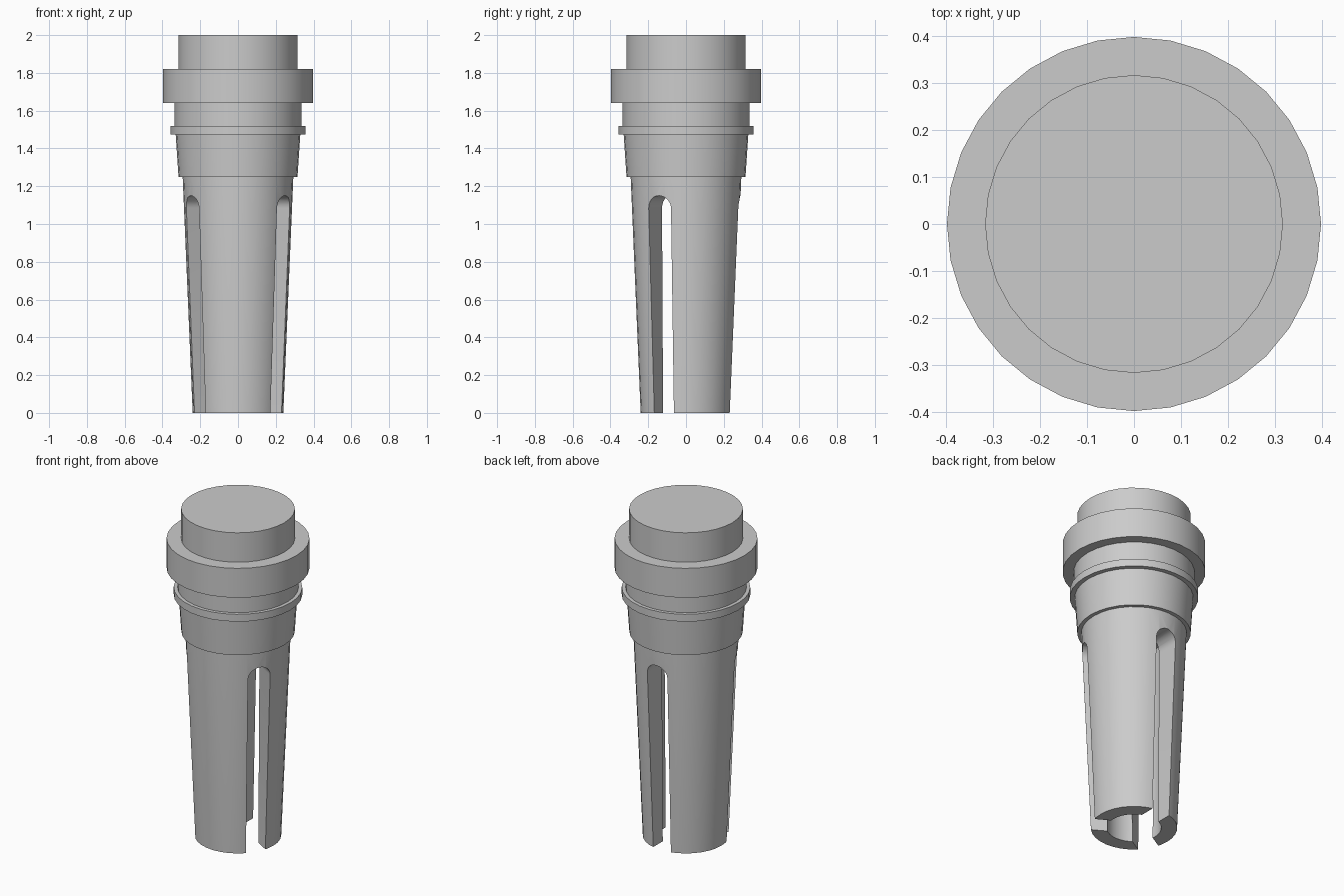
import bpy, bmesh, math
from mathutils import Matrix

SIDES = 32
SLOT_TOP, SLOT_SPRING = 1.15, 1.085

cube = bpy.data.objects.get("Cube")
if cube:
    bpy.data.objects.remove(cube, do_unlink=True)

grey = bpy.data.materials.new("plain_grey")
grey.use_nodes = True
colour = (0.6, 0.6, 0.6, 1)
grey.diffuse_color = colour
grey.node_tree.nodes["Principled BSDF"].inputs["Base Color"].default_value = colour


def finish(name, bm):
    bmesh.ops.recalc_face_normals(bm, faces=bm.faces)
    mesh = bpy.data.meshes.new(name)
    bm.to_mesh(mesh)
    bm.free()
    mesh.materials.append(grey)
    obj = bpy.data.objects.new(name, mesh)
    bpy.context.collection.objects.link(obj)
    return obj


def lathe(name, profile):
    """Solid of revolution; the first and last rings are capped."""
    bm = bmesh.new()
    rings = []
    for r, z in profile:
        rings.append([bm.verts.new((r * math.cos(a), r * math.sin(a), z))
                      for a in (2 * math.pi * i / SIDES for i in range(SIDES))])
    for low, high in zip(rings, rings[1:]):
        for i in range(SIDES):
            j = (i + 1) % SIDES
            bm.faces.new((low[i], low[j], high[j], high[i]))
    bm.faces.new(rings[0])
    bm.faces.new(rings[-1])
    return finish(name, bm)


def select_only(obj):
    bpy.ops.object.select_all(action='DESELECT')
    obj.select_set(True)
    bpy.context.view_layer.objects.active = obj


def slot_cutter(angle):
    """Tapered, round-topped slot reaching from the bore out past the shaft."""
    half = 0.068
    outline = [(-0.059, -0.1), (0.059, -0.1)]
    for k in range(13):
        t = math.pi * k / 12
        outline.append((half * math.cos(t),
                        SLOT_SPRING + (SLOT_TOP - SLOT_SPRING) * math.sin(t)))
    bm = bmesh.new()
    face = bm.faces.new([bm.verts.new((0.02, y, z)) for y, z in outline])
    out = bmesh.ops.extrude_face_region(bm, geom=[face])
    moved = [v for v in out["geom"] if isinstance(v, bmesh.types.BMVert)]
    bmesh.ops.translate(bm, verts=moved, vec=(0.4, 0, 0))
    bm.transform(Matrix.Rotation(angle, 4, 'Z'))
    cutter = finish("slot_cutter", bm)
    cutter.hide_render = True
    return cutter


# Tapered hollow shaft, its blind bore included in the profile
shaft = lathe("slotted_shaft", [(0.152, 1.2), (0.152, 0), (0.24, 0),
                                (0.293, 1.25), (0.293, 1.27)])

# Three slots split the shaft into three legs
for degrees in (90, 210, 330):
    cutter = slot_cutter(math.radians(degrees))
    select_only(shaft)
    mod = shaft.modifiers.new("slot", 'BOOLEAN')
    mod.operation = 'DIFFERENCE'
    mod.solver = 'EXACT'
    mod.object = cutter
    bpy.ops.object.modifier_apply(modifier=mod.name)
    bpy.data.objects.remove(cutter, do_unlink=True)

# Stepped head: shoulder, thin ring, neck, collar and cap
head = lathe("stepped_head", [(0.315, 1.25), (0.33, 1.475),
                              (0.357, 1.475), (0.357, 1.52),
                              (0.336, 1.52), (0.336, 1.64),
                              (0.397, 1.64), (0.397, 1.82),
                              (0.316, 1.82), (0.316, 2.0)])

for part in (shaft, head):
    select_only(part)
    bpy.ops.object.shade_smooth_by_angle(angle=math.radians(30))
